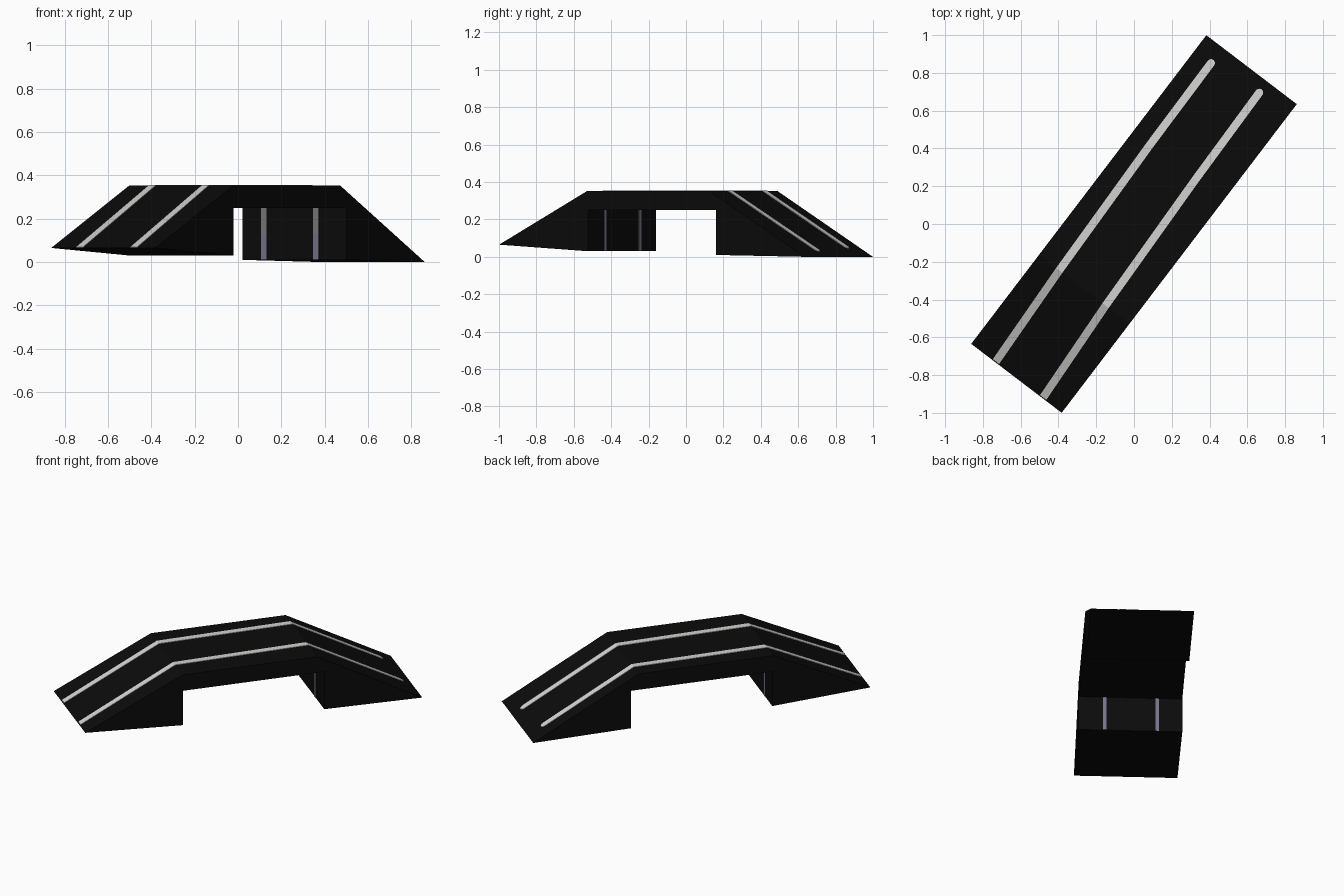
import bpy, bmesh, math
from mathutils import Matrix

if "Cube" in bpy.data.objects:
    bpy.data.objects.remove(bpy.data.objects["Cube"])

TURN = Matrix.Rotation(math.radians(52.7), 4, 'Z')   # bridge lies diagonally
HALF_L, HALF_W = 1.027, 0.301
TOP_A, TOP_B, TOP_Z = -0.435, 0.385, 0.352           # flat deck range and height
WALL, CEIL = 0.43, 0.25                              # underpass half length and height


def material(name, rgb):
    m = bpy.data.materials.new(name)
    m.diffuse_color = (*rgb, 1)
    m.use_nodes = True
    m.node_tree.nodes["Principled BSDF"].inputs["Base Color"].default_value = m.diffuse_color
    return m


BLACK = material("asphalt_black", (0.0033, 0.0033, 0.0033))
WHITE = material("stripe_white", (0.64, 0.64, 0.63))
GREY = material("wall_stripe_grey", (0.20, 0.20, 0.20))
LAVENDER = material("wall_stripe_lavender", (0.18, 0.175, 0.26))


def finish(name, bm, mat):
    bmesh.ops.recalc_face_normals(bm, faces=bm.faces)
    bm.transform(TURN)
    me = bpy.data.meshes.new(name)
    bm.to_mesh(me)
    bm.free()
    me.materials.append(mat)
    ob = bpy.data.objects.new(name, me)
    bpy.context.collection.objects.link(ob)
    return ob


def box(name, lo, hi, mat):
    bm = bmesh.new()
    bmesh.ops.create_cube(bm, size=1)
    for v in bm.verts:
        v.co = [lo[i] if v.co[i] < 0 else hi[i] for i in range(3)]
    finish(name, bm, mat)


# Bridge body: side profile extruded across the width
profile = [(-HALF_L, 0.065), (-WALL, 0.03), (-WALL, CEIL), (WALL, CEIL),
           (WALL, 0.01), (HALF_L, 0.0), (TOP_B, TOP_Z), (TOP_A, TOP_Z)]
bm = bmesh.new()
face = bm.faces.new([bm.verts.new((t, -HALF_W, z)) for t, z in profile])
ext = bmesh.ops.extrude_face_region(bm, geom=[face])
bmesh.ops.translate(bm, vec=(0, 2 * HALF_W, 0),
                    verts=[g for g in ext["geom"] if isinstance(g, bmesh.types.BMVert)])
bmesh.ops.triangulate(bm, faces=[f for f in bm.faces if len(f.verts) > 4])
finish("bridge_body", bm, BLACK)


def surface(t):
    if t < TOP_A:
        return TOP_Z + (0.065 - TOP_Z) * (TOP_A - t) / (TOP_A + HALF_L)
    if t > TOP_B:
        return TOP_Z * (HALF_L - t) / (HALF_L - TOP_B)
    return TOP_Z


def road_stripe(name, path, hw=0.021):
    """Thin plate that follows the ramps and deck, with a rounded far end."""
    stations = [(t, y, hw) for t, y in path]
    t_end, y_end = path[-1]
    for a in (25, 50, 70, 86):
        r = math.radians(a)
        stations.append((t_end + hw * math.sin(r), y_end, hw * math.cos(r)))
    bm = bmesh.new()
    rows = []
    for t, y, w in stations:
        z = surface(t)
        rows.append([bm.verts.new((t, y + s * w, z + h))
                     for s, h in ((-1, -0.001), (1, -0.001), (1, 0.003), (-1, 0.003))])
    for a, b in zip(rows, rows[1:]):
        for i in range(4):
            j = (i + 1) % 4
            bm.faces.new((a[i], a[j], b[j], b[i]))
    bm.faces.new(rows[0])
    bm.faces.new(rows[-1])
    finish(name, bm, WHITE)


# Two lane stripes, drifting slightly sideways along the bridge
road_stripe("left_road_stripe", [(-1.022, 0.14), (TOP_A, 0.166), (TOP_B, 0.187), (0.925, 0.192)])
road_stripe("right_road_stripe", [(-1.022, -0.174), (TOP_A, -0.142), (TOP_B, -0.116), (0.955, -0.106)])

# Stripes on the two underpass walls
for side, y in (("left", 0.177), ("right", -0.125)):
    box(f"far_wall_{side}_stripe_upper", (WALL - 0.003, y - 0.016, 0.13),
        (WALL + 0.001, y + 0.016, CEIL), GREY)
    box(f"far_wall_{side}_stripe_lower", (WALL - 0.003, y - 0.016, 0.012),
        (WALL + 0.001, y + 0.016, 0.13), LAVENDER)
for side, y in (("left", 0.156), ("right", -0.15)):
    box(f"near_wall_{side}_stripe", (-WALL - 0.001, y - 0.01, 0.032),
        (-WALL + 0.003, y + 0.01, CEIL), LAVENDER)
